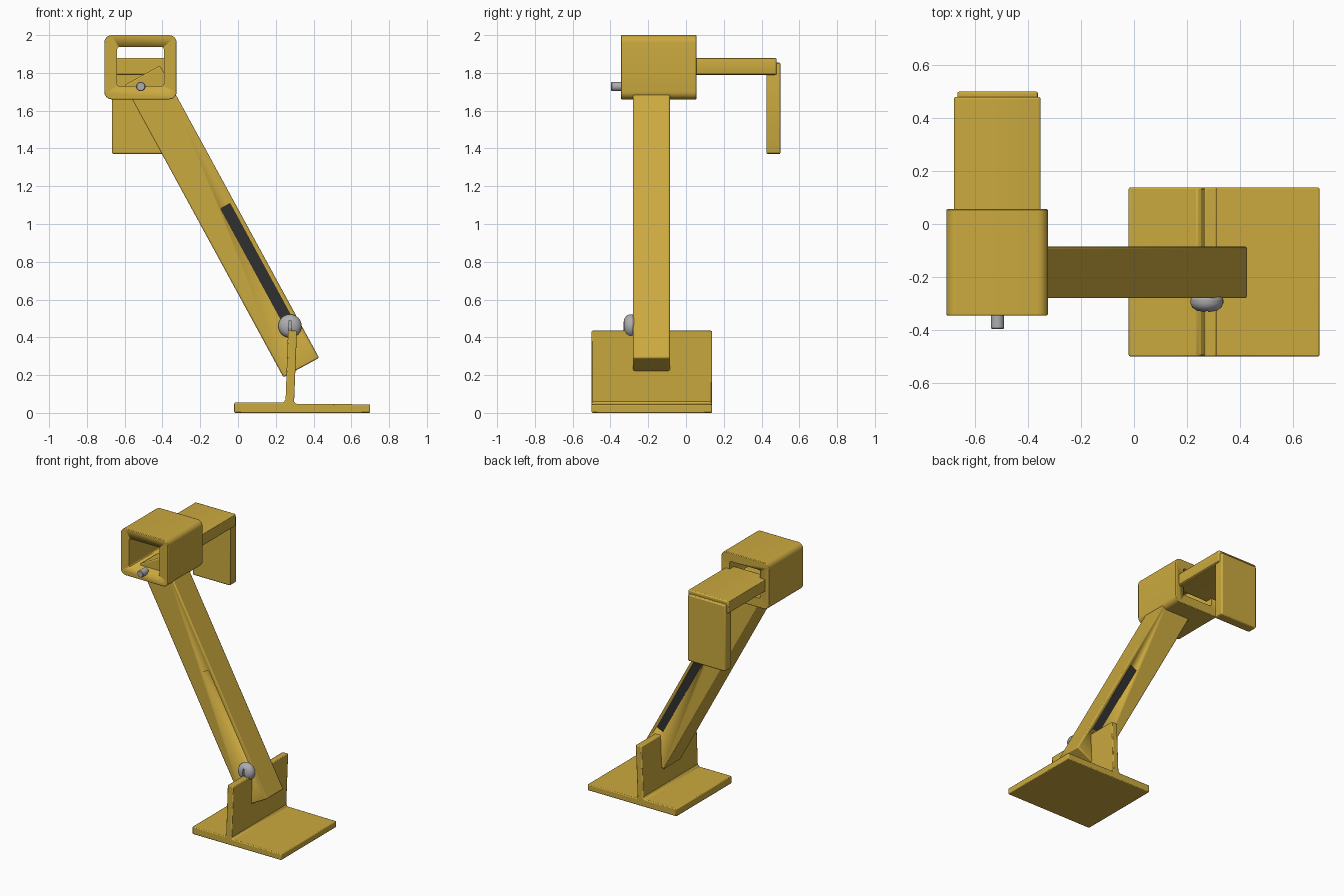
import bpy, bmesh, math
from mathutils import Vector

if "Cube" in bpy.data.objects:
    bpy.data.objects.remove(bpy.data.objects["Cube"])


def material(name, col):
    m = bpy.data.materials.new(name)
    m.diffuse_color = (*col, 1)
    m.use_nodes = True
    m.node_tree.nodes["Principled BSDF"].inputs["Base Color"].default_value = m.diffuse_color
    return m


GOLD = material("brass_yellow", (0.60, 0.40, 0.05))
DARK = material("dark_rubber", (0.03, 0.03, 0.03))
STEEL = material("steel", (0.42, 0.42, 0.44))


def finish(name, bm, mat, bevel=0):
    bmesh.ops.recalc_face_normals(bm, faces=bm.faces)
    me = bpy.data.meshes.new(name)
    bm.to_mesh(me)
    bm.free()
    ob = bpy.data.objects.new(name, me)
    bpy.context.collection.objects.link(ob)
    if mat:
        me.materials.append(mat)
    if bevel:
        b = ob.modifiers.new("bevel", 'BEVEL')
        b.width, b.segments = bevel, 2
        b.limit_method = 'ANGLE'
        b.angle_limit = math.radians(50)
    bpy.context.view_layer.objects.active = ob
    ob.select_set(True)
    bpy.ops.object.shade_smooth_by_angle(angle=math.radians(30))
    ob.select_set(False)
    return ob


def prism(name, pts, y0, y1, mat, bevel=0.008):
    """Extrude an x-z profile along y."""
    bm = bmesh.new()
    a = [bm.verts.new((x, y0, z)) for x, z in pts]
    b = [bm.verts.new((x, y1, z)) for x, z in pts]
    bm.faces.new(a)
    bm.faces.new(b[::-1])
    n = len(pts)
    for i in range(n):
        j = (i + 1) % n
        bm.faces.new((a[i], b[i], b[j], a[j]))
    return finish(name, bm, mat, bevel)


def rounded(x0, x1, z0, z1, r, seg=6):
    out = []
    corners = [(x1 - r, z1 - r), (x0 + r, z1 - r), (x0 + r, z0 + r), (x1 - r, z0 + r)]
    for k, (cx, cz) in enumerate(corners):
        for i in range(seg + 1):
            t = math.pi / 2 * (k + i / seg)
            out.append((cx + r * math.cos(t), cz + r * math.sin(t)))
    return out


def strip(a, b, w):
    """Rectangle of width w around the line a-b."""
    a, b = Vector(a), Vector(b)
    d = (b - a).normalized()
    n = Vector((-d.y, d.x)) * w / 2
    return [tuple(p) for p in (a - n, b - n, b + n, a + n)]


def lathe(name, cx, cz, prof, mat, seg=32):
    """Spin (radius, y) rings about an axis along y."""
    bm = bmesh.new()
    rings = [[bm.verts.new((cx + r * math.cos(2 * math.pi * i / seg), y,
                            cz + r * math.sin(2 * math.pi * i / seg)))
              for i in range(seg)] for r, y in prof]
    for p, q in zip(rings, rings[1:]):
        for i in range(seg):
            j = (i + 1) % seg
            bm.faces.new((p[i], p[j], q[j], q[i]))
    bm.faces.new(rings[0])
    bm.faces.new(rings[-1])
    return finish(name, bm, mat)


def cut(ob, cutter):
    cutter.hide_render = True
    cutter.hide_viewport = True
    m = ob.modifiers.new("cut", 'BOOLEAN')
    m.operation, m.object, m.solver = 'DIFFERENCE', cutter, 'EXACT'


# base plate with leaning upright
prism("base_bracket", [(-0.02, 0), (0.70, 0), (0.70, 0.045), (0.305, 0.048), (0.297, 0.06),
                       (0.312, 0.435), (0.265, 0.435), (0.252, 0.07), (0.24, 0.055),
                       (-0.02, 0.055)], -0.50, 0.138, GOLD, 0.006)

# slanted arm with adjustment slot
arm = prism("slanted_arm", strip((0.335, 0.24), (-0.507, 1.787), 0.215), -0.28, -0.085, GOLD)
slot = strip((0.27, 0.475), (-0.067, 1.095), 0.056)
cut(arm, prism("slot_cutter", slot, -0.4, 0.0, None, 0))
prism("slot_backing", slot, -0.12, -0.0845, DARK, 0)

# square sleeve at the top
sleeve = prism("top_sleeve", rounded(-0.708, -0.325, 1.66, 2.0, 0.04), -0.345, 0.056, GOLD, 0.004)
cut(sleeve, prism("sleeve_cutter", rounded(-0.64, -0.393, 1.73, 1.937, 0.012, 3), -0.5, 0.2, None, 0))

# horizontal bar and hanging plate
prism("horizontal_bar", rounded(-0.68, -0.352, 1.79, 1.88, 0.01, 3), 0.0, 0.48, GOLD)
prism("hanging_plate", rounded(-0.667, -0.362, 1.37, 1.855, 0.01, 3), 0.425, 0.50, GOLD)

# clamp screw with slotted domed head
screw = lathe("clamp_screw", 0.275, 0.46,
              [(0.02, -0.15), (0.02, -0.275), (0.056, -0.275), (0.062, -0.285), (0.062, -0.30),
               (0.055, -0.315), (0.038, -0.327), (0.01, -0.332)], STEEL)
cut(screw, prism("screw_slot_cutter", [(0.270, 0.43), (0.280, 0.43), (0.280, 0.49), (0.270, 0.49)],
                 -0.4, -0.318, None, 0))

# small pin on the sleeve front
lathe("sleeve_pin", -0.515, 1.728, [(0.025, -0.33), (0.025, -0.392), (0.021, -0.397)], STEEL, 24)
